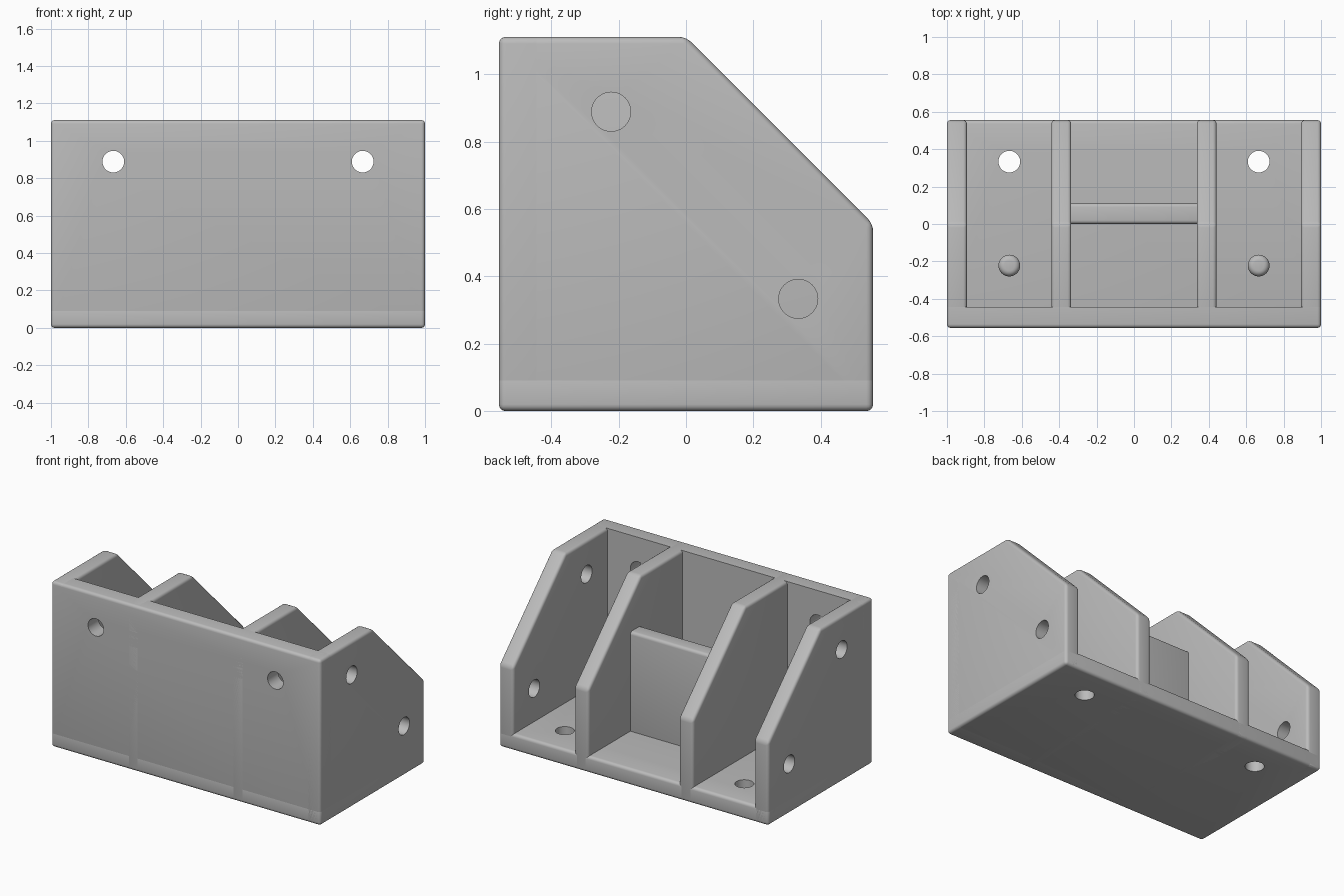
import bpy, bmesh
from math import pi
from mathutils import Matrix, Vector

cube = bpy.data.objects.get("Cube")
if cube:
    bpy.data.objects.remove(cube, do_unlink=True)

T = 1 / 9            # wall thickness
D = 5 * T            # half depth
H = 10 * T           # full height
R = 0.058            # hole radius
ROUND = 0.02         # edge rounding

grey = bpy.data.materials.new("plain_grey")
grey.use_nodes = True
color = (0.5, 0.5, 0.5, 1)
grey.diffuse_color = color
grey.node_tree.nodes["Principled BSDF"].inputs["Base Color"].default_value = color


def finish(name, bm):
    bmesh.ops.recalc_face_normals(bm, faces=bm.faces)
    mesh = bpy.data.meshes.new(name)
    bm.to_mesh(mesh)
    bm.free()
    obj = bpy.data.objects.new(name, mesh)
    bpy.context.collection.objects.link(obj)
    mesh.materials.append(grey)
    return obj


def smooth(obj):
    bpy.ops.object.select_all(action='DESELECT')
    obj.select_set(True)
    bpy.context.view_layer.objects.active = obj
    bpy.ops.object.shade_smooth_by_angle(angle=pi / 6)


def plate(name, profile, x0, x1, keep_sharp=lambda p: False):
    """Extrude a (y, z) profile from x0 to x1 and round its edges."""
    bm = bmesh.new()
    face = bm.faces.new([bm.verts.new((x0, y, z)) for y, z in profile])
    out = bmesh.ops.extrude_face_region(bm, geom=[face])
    moved = [v for v in out["geom"] if isinstance(v, bmesh.types.BMVert)]
    bmesh.ops.translate(bm, verts=moved, vec=(x1 - x0, 0, 0))
    edges = [e for e in bm.edges if not all(keep_sharp(v.co) for v in e.verts)]
    bmesh.ops.bevel(bm, geom=edges, offset=ROUND, segments=4, profile=0.5,
                    affect='EDGES', clamp_overlap=True)
    return finish(name, bm)


def box(y0, y1, z0, z1):
    return [(y0, z0), (y1, z0), (y1, z1), (y0, z1)]


def drill(obj, centres, axis):
    """Cut round through holes along the given axis."""
    bm = bmesh.new()
    turn = Vector((0, 0, 1)).rotation_difference(Vector(axis)).to_matrix().to_4x4()
    for c in centres:
        bmesh.ops.create_cone(bm, cap_ends=True, segments=48, radius1=R, radius2=R,
                              depth=3 * T, matrix=Matrix.Translation(c) @ turn)
    cutter = finish("hole_cutter", bm)
    cutter.hide_render = True
    mod = obj.modifiers.new("holes", 'BOOLEAN')
    mod.operation = 'DIFFERENCE'
    mod.solver = 'EXACT'
    mod.object = cutter
    bpy.context.view_layer.objects.active = obj
    bpy.ops.object.modifier_apply(modifier=mod.name)
    bpy.data.objects.remove(cutter, do_unlink=True)


# Floor and front wall, each with a pair of screw holes
floor = plate("floor", box(-D, D, 0, T), -1, 1)
drill(floor, [(s * 6 * T, 3 * T, T / 2) for s in (-1, 1)], (0, 0, 1))
front = plate("front_wall", box(-D, -D + T, 0, H), -1, 1,
              lambda p: p.y > -D + T / 2)
drill(front, [(s * 6 * T, -D + T / 2, 8 * T) for s in (-1, 1)], (0, 1, 0))
parts = [floor, front]

# Side walls and inner ribs share one sloped profile
slope = [(-D, 0), (D, 0), (D, D), (0, H), (-D, H)]
for side, s in (("right", -1), ("left", 1)):
    wall = plate(side + "_wall", slope, s * (1 - T * 0.96), s)
    drill(wall, [(s * (1 - T / 2), y * T, z * T) for y, z in ((-2, 8), (3, 3))],
          (1, 0, 0))
    rib = plate(side + "_rib", slope, s * 3.02 * T, s * 3.97 * T)

    # Small round-topped peg on the bay floor
    bm = bmesh.new()
    bmesh.ops.create_cone(bm, cap_ends=True, segments=32, radius1=R, radius2=R,
                          depth=T, matrix=Matrix.Translation((s * 6 * T, -2 * T, 1.4 * T)))
    rim = [e for e in bm.edges if all(v.co.z > 1.5 * T for v in e.verts)]
    bmesh.ops.bevel(bm, geom=rim, offset=ROUND * 1.5, segments=5, profile=0.5,
                    affect='EDGES')
    parts += [wall, rib, finish(side + "_peg", bm)]

# Cross plate between the ribs
parts.append(plate("cross_plate", box(0, T, T / 2, 7 * T), -3.3 * T, 3.3 * T))

for part in parts:
    smooth(part)
